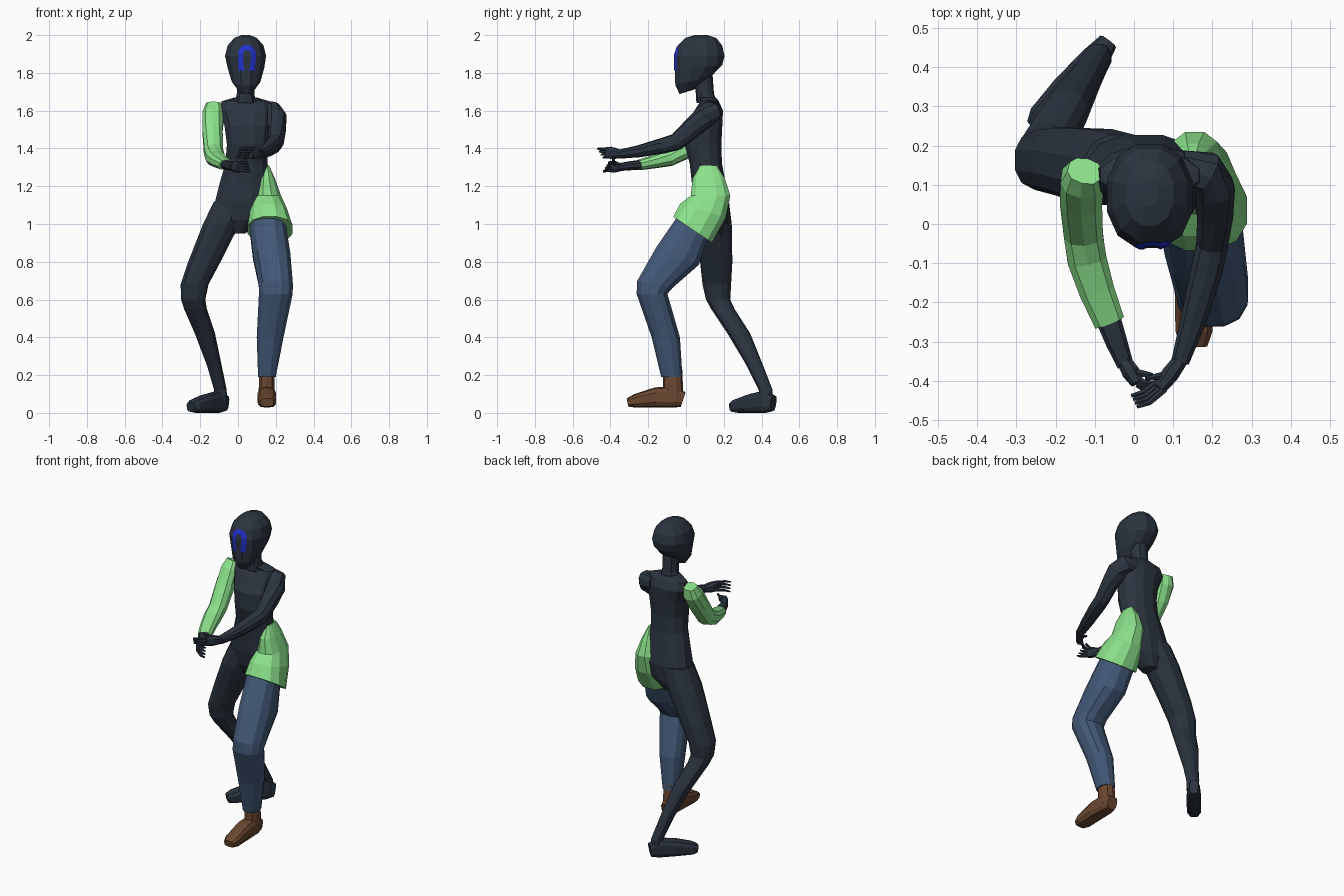
import bpy, bmesh, math
from mathutils import Vector
from mathutils.bvhtree import BVHTree


def material(name, rgb):
    m = bpy.data.materials.new(name)
    m.diffuse_color = (*rgb, 1)
    return m


DARK = material("dark slate", (0.024, 0.034, 0.050))
GREEN = material("light green", (0.26, 0.76, 0.26))
DENIM = material("denim blue", (0.055, 0.098, 0.185))
BROWN = material("leather brown", (0.145, 0.063, 0.030))
BLUE = material("bright blue", (0.015, 0.03, 0.62))


def finish(bm, name, mat):
    bmesh.ops.recalc_face_normals(bm, faces=bm.faces)
    me = bpy.data.meshes.new(name)
    bm.to_mesh(me)
    bm.free()
    me.materials.append(mat)
    ob = bpy.data.objects.new(name, me)
    bpy.context.collection.objects.link(ob)
    return ob


def sgnpow(v, p):
    return math.copysign(abs(v) ** p, v)


def loft(bm, rings, path=False, n=10, p=0.85):
    """Skin oval rings (x, y, z, half width, half depth, tilt).
    path=False: level rings, tilted about x; path=True: rings follow the path."""
    pts = [Vector(r[:3]) for r in rings]
    loops = []
    for i, r in enumerate(rings):
        if path:
            t = (pts[min(i + 1, len(pts) - 1)] - pts[max(i - 1, 0)]).normalized()
            u = t.cross(Vector((0, 0, 1))).normalized()
            v = u.cross(t)
        else:
            tilt = r[5] if len(r) > 5 else 0
            u, v = Vector((1, 0, 0)), Vector((0, math.cos(tilt), math.sin(tilt)))
        loop = []
        for k in range(n):
            a = 2 * math.pi * (k + 0.5) / n
            loop.append(bm.verts.new(pts[i] + u * r[3] * sgnpow(math.cos(a), p)
                                     + v * r[4] * sgnpow(math.sin(a), p)))
        loops.append(loop)
    for a, b in zip(loops, loops[1:]):
        for k in range(n):
            bm.faces.new((a[k], a[(k + 1) % n], b[(k + 1) % n], b[k]))
    bm.faces.new(loops[0])
    bm.faces.new(loops[-1])


def part(name, mat, rings, **kw):
    bm = bmesh.new()
    loft(bm, rings, **kw)
    return finish(bm, name, mat)


# Torso and neck
part("torso", DARK, [
    (0.00, 0.14, 0.95, .04, .05), (0.01, 0.135, 1.02, .12, .085),
    (0.025, 0.13, 1.12, .15, .10), (0.035, 0.12, 1.22, .135, .092),
    (0.045, 0.105, 1.32, .115, .088), (0.05, 0.09, 1.42, .112, .10),
    (0.05, 0.095, 1.52, .125, .10), (0.04, 0.12, 1.60, .14, .078),
    (0.04, 0.125, 1.65, .13, .05), (0.04, 0.11, 1.67, .06, .05)], n=12)
part("neck", DARK, [(0.04, 0.11, 1.64, .06, .055), (0.04, 0.10, 1.69, .048, .048),
                    (0.04, 0.09, 1.80, .05, .05)])

# Head
head = part("head", DARK, [
    (0.044, 0.005, 1.70, .035, .042, .3), (0.043, 0.04, 1.76, .078, .103, .25),
    (0.042, 0.067, 1.83, .10, .130, .1), (0.04, 0.071, 1.89, .112, .137),
    (0.04, 0.074, 1.945, .098, .121), (0.04, 0.078, 1.985, .062, .085),
    (0.04, 0.08, 2.0, .022, .035)], n=12, p=0.9)

# Arch shaped face mark, laid on the front of the head
hm = bmesh.new()
hm.from_mesh(head.data)
tree = BVHTree.FromBMesh(hm)


def on_face(x, z):
    hit = tree.ray_cast(Vector((x, -1, z)), Vector((0, 1, 0)))[0]
    return Vector((x, hit.y - 0.004, z))


cx, cz = 0.047, 1.90
arch = [(-.028, -.088), (-.030, -.065), (-.034, -.035)]
arch += [(-.034 * math.cos(a), .034 * math.sin(a)) for a in [math.pi * k / 8 for k in range(9)]]
arch += [(.034, -.035), (.030, -.065), (.028, -.088)]
bm = bmesh.new()
rows = []
for i, (x, z) in enumerate(arch):
    q = Vector(arch[min(i + 1, len(arch) - 1)]) - Vector(arch[max(i - 1, 0)])
    q.normalize()
    w = 0.017 if i in (0, len(arch) - 1) else 0.0135
    rows.append([bm.verts.new(on_face(cx + x - q.y * s * w, cz + z + q.x * s * w))
                 for s in (-1, 0, 1)])
for a, b in zip(rows, rows[1:]):
    for j in (0, 1):
        bm.faces.new((a[j], a[j + 1], b[j + 1], b[j]))
bmesh.ops.solidify(bm, geom=bm.faces[:], thickness=0.004)
finish(bm, "face_mark", BLUE)
hm.free()

# Arms
part("left_arm", DARK, [
    (0.12, 0.14, 1.60, .05, .05), (0.18, 0.13, 1.595, .058, .056),
    (0.203, 0.09, 1.56, .055, .06), (0.207, 0.03, 1.505, .048, .054),
    (0.20, -0.05, 1.435, .042, .046), (0.185, -0.12, 1.415, .042, .042),
    (0.15, -0.25, 1.385, .034, .032), (0.118, -0.35, 1.37, .024, .024)], path=True)
part("right_sleeve", GREEN, [
    (-0.125, 0.135, 1.635, .045, .035), (-0.13, 0.115, 1.585, .058, .056),
    (-0.135, 0.065, 1.50, .056, .056), (-0.13, -0.02, 1.385, .052, .052),
    (-0.12, -0.09, 1.35, .052, .045), (-0.095, -0.17, 1.33, .047, .036),
    (-0.063, -0.25, 1.312, .041, .028)], path=True)
part("right_forearm", DARK, [(-0.07, -0.23, 1.315, .034, .026),
                             (-0.045, -0.30, 1.308, .029, .024),
                             (-0.022, -0.36, 1.30, .022, .02)], path=True)


def hand(name, wrist, knuckle, tip, spread, thumb):
    bm = bmesh.new()
    w, k, t, s = (Vector(v) for v in (wrist, knuckle, tip, spread))
    mid = (w + k) / 2
    loft(bm, [(*w, .02, .022), (*mid, .024, .032), (*k, .018, .032)], path=True, n=8)
    for i in range(4):
        o = s * (i - 1.5)
        a, b, c = k + o - (k - w) * 0.15, (k + t) / 2 + o * 1.1 + Vector((0, -.006, 0)), t + o * 1.2
        loft(bm, [(*a, .009, .009), (*b, .008, .008), (*c, .005, .005)], path=True, n=6)
    th = Vector(thumb)
    loft(bm, [(*mid, .012, .012), (*((mid + th) / 2), .010, .010), (*th, .006, .006)],
         path=True, n=6)
    finish(bm, name, DARK)


hand("left_hand", (0.12, -0.345, 1.37), (0.065, -0.42, 1.378), (0.0, -0.452, 1.375),
     (0.004, -0.008, 0.013), (0.03, -0.395, 1.405))
hand("right_hand", (-0.025, -0.35, 1.30), (0.008, -0.405, 1.305), (0.06, -0.42, 1.30),
     (0.004, -0.008, -0.013), (0.045, -0.385, 1.345))

# Hip cover over the front leg
part("hip_cover", GREEN, [
    (0.150, 0.12, 1.31, .015, .045), (0.150, 0.12, 1.24, .047, .088),
    (0.155, 0.13, 1.15, .075, .108), (0.162, 0.09, 1.07, .100, .130, -.3),
    (0.170, 0.035, 0.97, .122, .127, -.59)], n=12)

# Front leg and shoe
part("trouser_leg", DENIM, [
    (0.155, 0.045, 1.00, .098, .100, -.59), (0.178, -0.045, 0.83, .102, .125, -.4),
    (0.200, -0.165, 0.68, .093, .098, -.2), (0.200, -0.18, 0.63, .092, .084),
    (0.170, -0.107, 0.40, .073, .077), (0.153, -0.075, 0.19, .048, .058)], n=12)
part("shoe_ankle", BROWN, [(0.152, -0.07, 0.23, .041, .05), (0.152, -0.068, 0.07, .046, .055)])
part("shoe", BROWN, [
    (0.152, -0.015, 0.07, .034, .040), (0.152, -0.06, 0.085, .045, .057),
    (0.152, -0.16, 0.082, .050, .053), (0.153, -0.27, 0.063, .049, .036),
    (0.153, -0.31, 0.055, .035, .022)], path=True, p=0.65)

# Rear leg and foot
part("rear_leg", DARK, [
    (-0.03, 0.14, 1.12, .10, .09), (-0.088, 0.145, 1.00, .10, .10),
    (-0.178, 0.16, 0.80, .088, .088), (-0.23, 0.163, 0.68, .076, .078),
    (-0.237, 0.17, 0.60, .066, .066), (-0.225, 0.195, 0.55, .062, .064),
    (-0.175, 0.28, 0.42, .055, .062), (-0.125, 0.365, 0.25, .040, .045),
    (-0.093, 0.422, 0.12, .034, .038), (-0.09, 0.425, 0.05, .034, .036)], n=12)
part("rear_foot", DARK, [
    (-0.068, 0.462, 0.05, .026, .043), (-0.10, 0.42, 0.06, .038, .060),
    (-0.17, 0.34, 0.05, .044, .050), (-0.23, 0.27, 0.036, .042, .036),
    (-0.25, 0.246, 0.03, .028, .026)], path=True, p=0.65)
